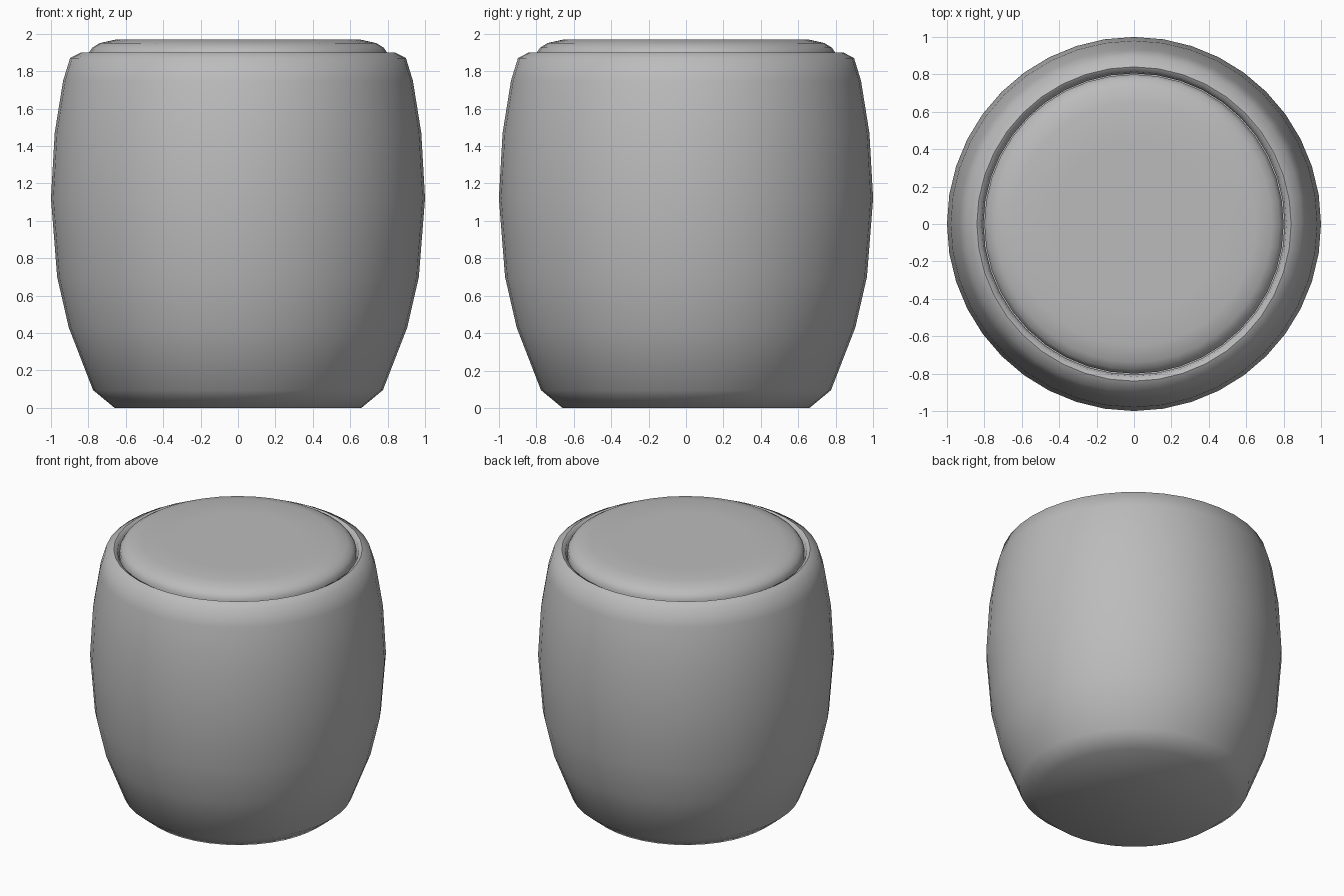
import bpy, bmesh
from math import radians, tau

if "Cube" in bpy.data.objects:
    bpy.data.objects.remove(bpy.data.objects["Cube"])

SEGMENTS = 40

grey = bpy.data.materials.new("plain grey")
grey.use_nodes = True
colour = (0.5, 0.5, 0.5, 1)
grey.diffuse_color = colour
grey.node_tree.nodes["Principled BSDF"].inputs["Base Color"].default_value = colour


def lathe(name, profile, sharp_angle):
    """Spin a (radius, height) profile that starts and ends on the axis."""
    bm = bmesh.new()
    verts = [bm.verts.new((r, 0, z)) for r, z in profile]
    edges = [bm.edges.new(pair) for pair in zip(verts, verts[1:])]
    bmesh.ops.spin(bm, geom=verts + edges, cent=(0, 0, 0), axis=(0, 0, 1),
                   angle=tau, steps=SEGMENTS)
    bmesh.ops.remove_doubles(bm, verts=bm.verts, dist=0.0005)
    bmesh.ops.recalc_face_normals(bm, faces=bm.faces)
    mesh = bpy.data.meshes.new(name)
    bm.to_mesh(mesh)
    bm.free()
    mesh.materials.append(grey)
    obj = bpy.data.objects.new(name, mesh)
    bpy.context.collection.objects.link(obj)
    bpy.ops.object.select_all(action="DESELECT")
    bpy.context.view_layer.objects.active = obj
    obj.select_set(True)
    bpy.ops.object.shade_smooth_by_angle(angle=radians(sharp_angle))
    return obj


# Barrel body: flat base, bulging wall, rounded rim and a recess for the seat
lathe("barrel_body", [
    (0, 0), (0.66, 0), (0.775, 0.095), (0.905, 0.43), (0.967, 0.7),
    (1.0, 1.12), (0.98, 1.47), (0.935, 1.75), (0.898, 1.87), (0.84, 1.9),
    (0.815, 1.885), (0.805, 1.84), (0.805, 1.78), (0, 1.78)], 48)

# Seat cushion: soft-edged disc set into the rim
lathe("seat_cushion", [
    (0, 1.79), (0.78, 1.79), (0.8, 1.84), (0.8, 1.895), (0.78, 1.925),
    (0.74, 1.95), (0.65, 1.97), (0.45, 1.97), (0, 1.97)], 65)
